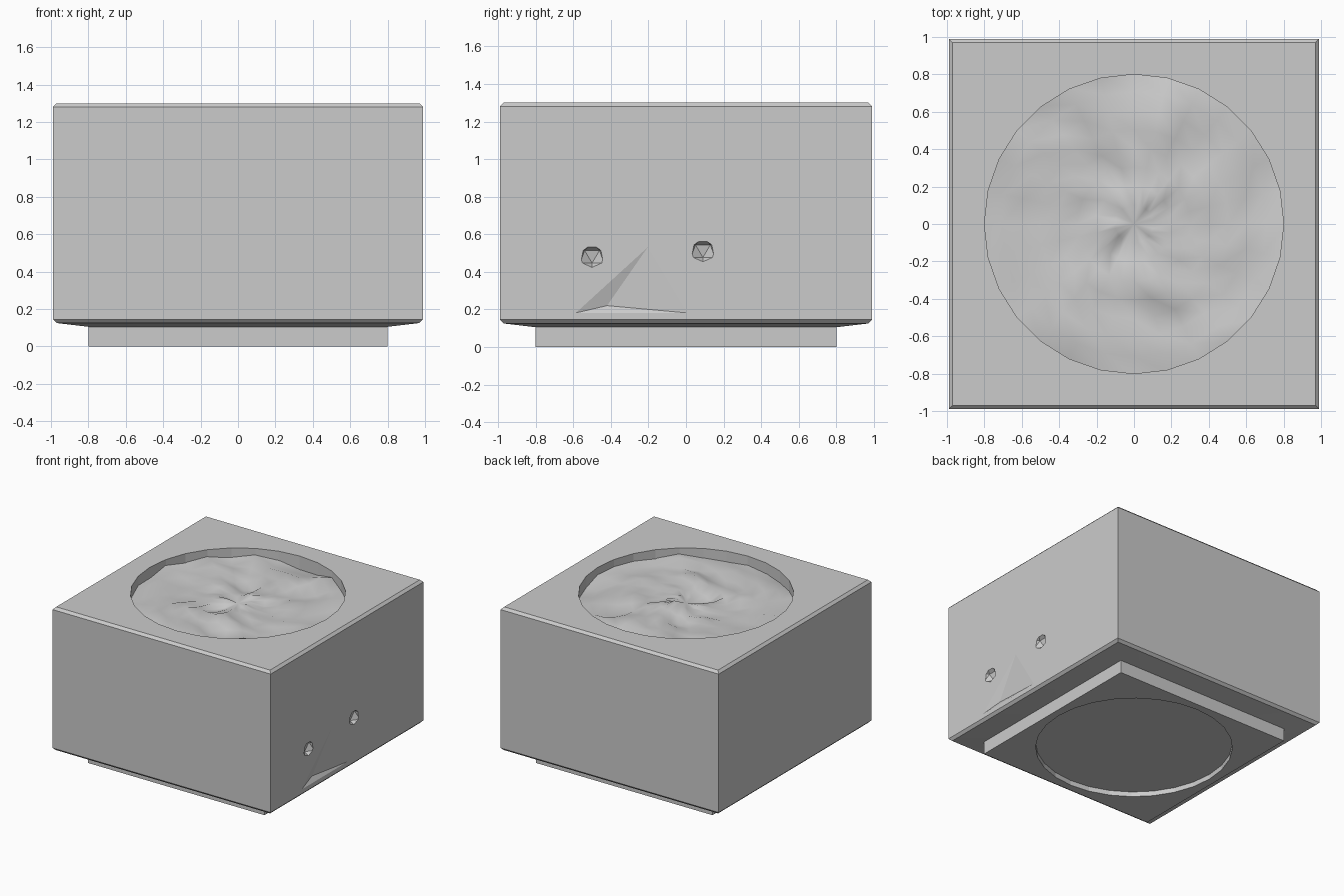
import bpy, bmesh, math, random
from mathutils import Vector, noise

if "Cube" in bpy.data.objects:
    bpy.data.objects.remove(bpy.data.objects["Cube"])

random.seed(4)


def make_object(name, bm, angle=30):
    bmesh.ops.recalc_face_normals(bm, faces=bm.faces)
    me = bpy.data.meshes.new(name)
    bm.to_mesh(me)
    bm.free()
    ob = bpy.data.objects.new(name, me)
    bpy.context.collection.objects.link(ob)
    return ob


def cutter(target, name, bm):
    ob = make_object(name, bm)
    ob.hide_render = True
    ob.hide_set(True)
    mod = target.modifiers.new(name, 'BOOLEAN')
    mod.operation = 'DIFFERENCE'
    mod.solver = 'EXACT'
    mod.object = ob


def smooth(ob):
    bpy.ops.object.select_all(action='DESELECT')
    ob.select_set(True)
    bpy.context.view_layer.objects.active = ob
    bpy.ops.object.shade_smooth_by_angle(angle=math.radians(30))


def disc_cutter(radius, z0, z1):
    bm = bmesh.new()
    bmesh.ops.create_cone(bm, cap_ends=True, segments=28, radius1=radius,
                          radius2=radius, depth=z1 - z0)
    bmesh.ops.translate(bm, verts=bm.verts, vec=(0, 0, (z0 + z1) / 2))
    return bm


# square planter body with a narrower foot, lofted from (half width, height)
profile = [(0.8, 0), (0.8, 0.105), (0.97, 0.125), (0.99, 0.145),
           (0.99, 1.28), (0.97, 1.3)]
bm = bmesh.new()
rings = [[bm.verts.new((sx * h, sy * h, z)) for sx, sy in
          ((-1, -1), (1, -1), (1, 1), (-1, 1))] for h, z in profile]
for a, b in zip(rings, rings[1:]):
    for i in range(4):
        j = (i + 1) % 4
        bm.faces.new((a[i], a[j], b[j], b[i]))
bm.faces.new(rings[0])
bm.faces.new(rings[-1])
body = make_object("planter_body", bm)

# round pit on top and shallow hollow underneath
cutter(body, "pit_cutter", disc_cutter(0.8, 1.1, 1.5))
cutter(body, "hollow_cutter", disc_cutter(0.74, -0.2, 0.04))

# two chipped holes in the right side
for k, (y, z) in enumerate(((-0.5, 0.48), (0.09, 0.51))):
    bm = bmesh.new()
    bmesh.ops.create_icosphere(bm, subdivisions=1, radius=0.075)
    bmesh.ops.translate(bm, verts=bm.verts, vec=(1.02, y, z))
    cutter(body, f"chip_cutter_{k}", bm)

# shallow worn facet in the right side
bm = bmesh.new()
for co in ((1.01, -0.72, 0.15), (1.01, -0.03, 0.78), (1.01, 0.35, 0.15),
           (0.965, -0.42, 0.22)):
    bm.verts.new(co)
bmesh.ops.convex_hull(bm, input=bm.verts)
cutter(body, "wear_cutter", bm)
smooth(body)

# lumpy soil filling the pit
bm = bmesh.new()
N, R = 28, 8


def soil_height(x, y):
    return 1.225 + 0.055 * noise.noise(Vector((x * 4.5, y * 4.5, 3.1))) \
        + random.uniform(-0.012, 0.012)


centre = bm.verts.new((0, 0, soil_height(0, 0)))
prev = None
for r in range(1, R + 1):
    rad = 0.81 * r / R
    ring = []
    for i in range(N):
        t = 2 * math.pi * i / N
        x, y = rad * math.cos(t), rad * math.sin(t)
        ring.append(bm.verts.new((x, y, soil_height(x, y))))
    for i in range(N):
        j = (i + 1) % N
        if prev:
            bm.faces.new((prev[i], ring[i], ring[j]))
            bm.faces.new((prev[i], ring[j], prev[j]))
        else:
            bm.faces.new((centre, ring[i], ring[j]))
    prev = ring
soil = make_object("soil", bm)
soil.data.shade_smooth()
